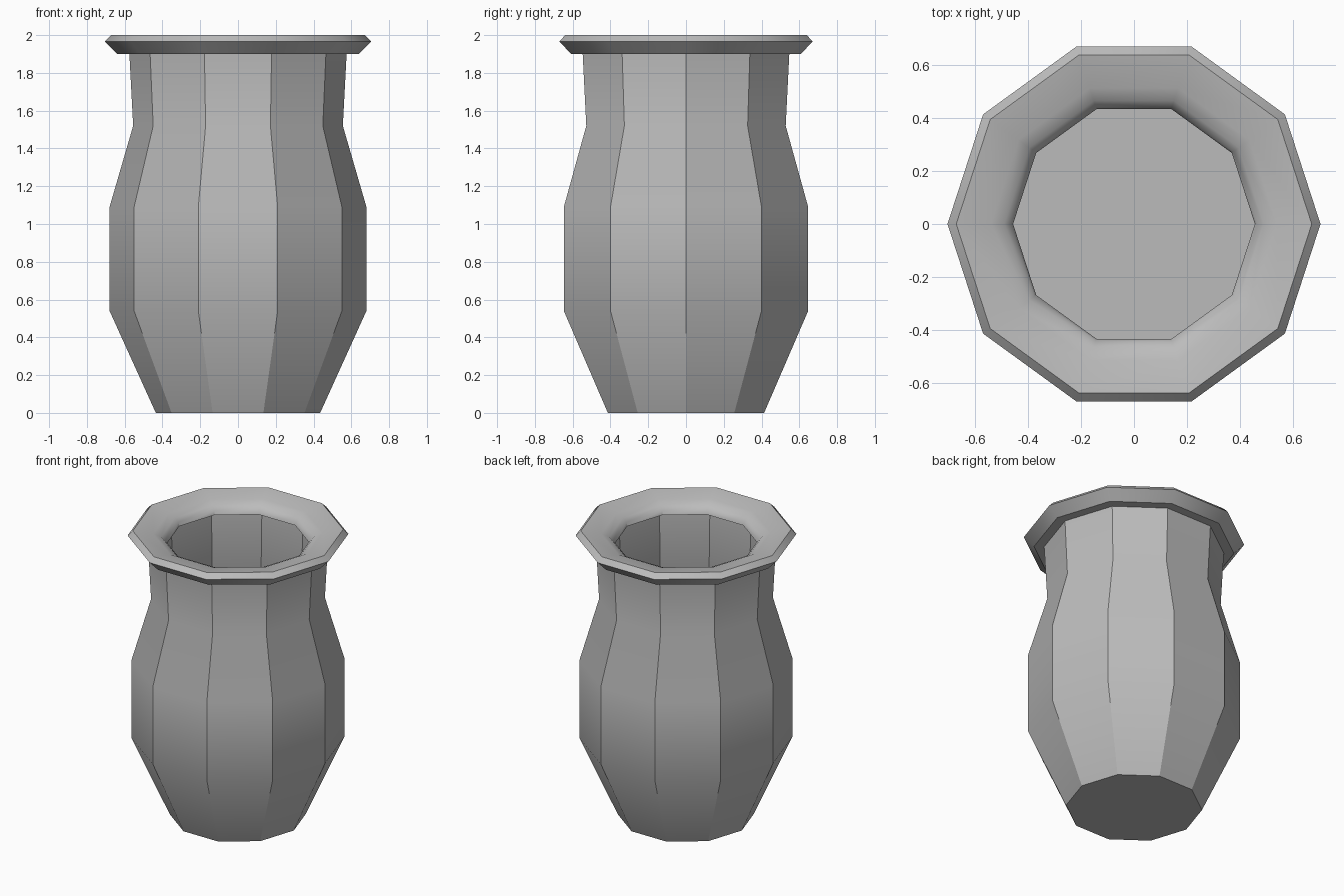
import bpy, bmesh
from math import cos, sin, pi, radians

SIDES = 10

cube = bpy.data.objects.get("Cube")
if cube:
    bpy.data.objects.remove(cube, do_unlink=True)

clay = bpy.data.materials.new("grey_clay")
clay.use_nodes = True
colour = (0.5, 0.5, 0.5, 1)
clay.diffuse_color = colour
clay.node_tree.nodes["Principled BSDF"].inputs["Base Color"].default_value = colour


def lathe(name, profile):
    """Revolve (radius, height) points into a ten-sided solid, capping both ends."""
    bm = bmesh.new()
    rings = [[bm.verts.new((r * cos(2 * pi * i / SIDES), r * sin(2 * pi * i / SIDES), z))
              for i in range(SIDES)] for r, z in profile]
    for low, high in zip(rings, rings[1:]):
        for i in range(SIDES):
            j = (i + 1) % SIDES
            bm.faces.new((low[i], low[j], high[j], high[i]))
    bm.faces.new(rings[0][::-1])
    bm.faces.new(rings[-1])
    mesh = bpy.data.meshes.new(name)
    bm.to_mesh(mesh)
    bm.free()
    mesh.materials.append(clay)
    obj = bpy.data.objects.new(name, mesh)
    bpy.context.collection.objects.link(obj)
    bpy.ops.object.select_all(action="DESELECT")
    obj.select_set(True)
    bpy.context.view_layer.objects.active = obj
    bpy.ops.object.shade_smooth_by_angle(angle=radians(30))


outer_wall = [(0.435, 0), (0.68, 0.54), (0.68, 1.09), (0.555, 1.52), (0.575, 1.9)]
rim = [(0.64, 1.9), (0.705, 1.967), (0.672, 2.0)]
lip = [(0.54, 1.978), (0.49, 1.955), (0.465, 1.93), (0.457, 1.905)]
inner_wall = [(0.52, 1.88), (0.505, 1.52), (0.63, 1.09), (0.63, 0.54), (0.475, 0.2)]

lathe("vase", outer_wall + rim + lip + inner_wall)
